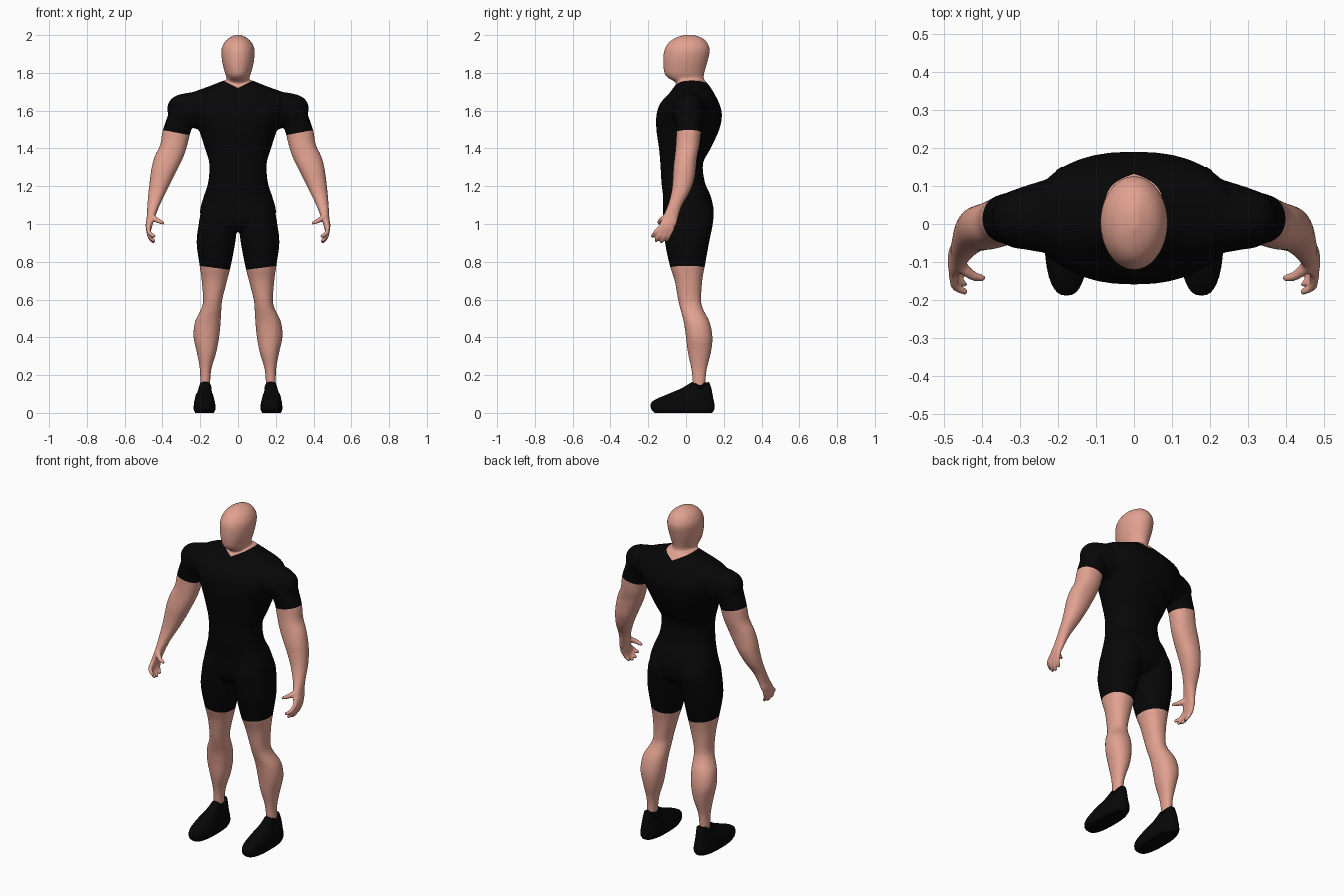
import bpy
import bmesh
import math
from mathutils import Vector

cube = bpy.data.objects.get("Cube")
if cube:
    bpy.data.objects.remove(cube, do_unlink=True)


def make_material(name, colour):
    mat = bpy.data.materials.new(name)
    mat.use_nodes = True
    rgba = (*colour, 1.0)
    mat.diffuse_color = rgba
    shader = next(n for n in mat.node_tree.nodes if n.type == "BSDF_PRINCIPLED")
    shader.inputs["Base Color"].default_value = rgba
    shader.inputs["Roughness"].default_value = 0.7
    return mat


skin = make_material("skin", (0.76, 0.36, 0.28))
black_cloth = make_material("black cloth", (0.002, 0.002, 0.002))


def refine(rows, steps=5):
    """Catmull-Rom interpolation between cross-section rows."""
    rows = [Vector(row) for row in rows]
    result = []
    for i in range(len(rows) - 1):
        a, b = rows[max(i - 1, 0)], rows[i]
        c, d = rows[i + 1], rows[min(i + 2, len(rows) - 1)]
        for k in range(steps):
            t = k / steps
            result.append(b + (c - a) * (t / 2)
                          + (a * 2 - b * 5 + c * 4 - d) * (t * t / 2)
                          + (b * 3 - a - c * 3 + d) * (t ** 3 / 2))
    result.append(rows[-1])
    return result


def loft(bm, rows, side=1, power=2.2, segments=36):
    """Closed skin through level superellipses given as z, x0, x1, y0, y1."""
    rings = []
    for z, x0, x1, y0, y1 in refine(rows):
        ring = []
        for k in range(segments):
            angle = 2 * math.pi * k / segments
            c, s = math.cos(angle), math.sin(angle)
            px = math.copysign(abs(c) ** (2 / power), c)
            py = math.copysign(abs(s) ** (2 / power), s)
            x = (x0 + x1) / 2 + px * (x1 - x0) / 2
            y = (y0 + y1) / 2 + py * (y1 - y0) / 2
            ring.append(bm.verts.new((side * x, y, z)))
        rings.append(ring)
    for low, high in zip(rings, rings[1:]):
        for k in range(segments):
            n = (k + 1) % segments
            bm.faces.new((low[k], low[n], high[n], high[k]))
    bm.faces.new(rings[0])
    bm.faces.new(rings[-1])
    return rings


def ball_chain(bm, path, side, thick, thin):
    """Chain of overlapping balls along a bent path."""
    points = refine(path, 8)
    for i, point in enumerate(points):
        radius = thick + (thin - thick) * i / (len(points) - 1)
        ball = bmesh.ops.create_icosphere(bm, subdivisions=3, radius=radius)
        move = Vector((side * point.x, point.y, point.z))
        bmesh.ops.translate(bm, verts=ball["verts"], vec=move)


def finish(bm, name):
    bmesh.ops.recalc_face_normals(bm, faces=bm.faces[:])
    mesh = bpy.data.meshes.new(name)
    bm.to_mesh(mesh)
    bm.free()
    obj = bpy.data.objects.new(name, mesh)
    bpy.context.collection.objects.link(obj)
    return obj


# Cross-sections of the symmetric parts: z, half width, front, back
torso = [
    (0.96, 0.09, -0.08, 0.09), (1, 0.165, -0.112, 0.132),
    (1.04, 0.195, -0.122, 0.145), (1.08, 0.2, -0.123, 0.146),
    (1.15, 0.18, -0.122, 0.13), (1.22, 0.158, -0.13, 0.1),
    (1.32, 0.152, -0.136, 0.09), (1.4, 0.175, -0.143, 0.13),
    (1.5, 0.208, -0.157, 0.176), (1.58, 0.25, -0.156, 0.19),
    (1.64, 0.27, -0.135, 0.175), (1.69, 0.25, -0.09, 0.15),
    (1.73, 0.15, -0.06, 0.125), (1.76, 0.075, -0.035, 0.1)]
head = [
    (1.68, 0.07, -0.03, 0.09), (1.73, 0.067, -0.045, 0.092),
    (1.755, 0.062, -0.063, 0.095), (1.775, 0.06, -0.098, 0.094),
    (1.8, 0.069, -0.115, 0.097), (1.86, 0.084, -0.121, 0.114),
    (1.92, 0.088, -0.115, 0.126), (1.96, 0.073, -0.092, 0.112),
    (1.985, 0.048, -0.057, 0.085), (2.002, 0.012, -0.01, 0.04)]

# Cross-sections of the limbs: z, inner, outer, front, back
leg = [
    (1.1, 0.005, 0.185, -0.11, 0.13), (1.05, 0.002, 0.199, -0.12, 0.144),
    (1, 0.004, 0.208, -0.12, 0.142),
    (0.9, 0.015, 0.219, -0.111, 0.122), (0.78, 0.038, 0.203, -0.086, 0.1),
    (0.7, 0.058, 0.192, -0.06, 0.086), (0.6, 0.083, 0.185, -0.042, 0.08),
    (0.55, 0.088, 0.195, -0.03, 0.09), (0.48, 0.092, 0.228, -0.012, 0.125),
    (0.4, 0.1, 0.235, 0, 0.14), (0.32, 0.115, 0.218, 0.01, 0.132),
    (0.22, 0.143, 0.201, 0.03, 0.108), (0.1, 0.148, 0.202, 0.04, 0.1)]
arm = [
    (1.685, 0.21, 0.28, -0.015, 0.06), (1.66, 0.2, 0.325, -0.05, 0.088),
    (1.6, 0.21, 0.36, -0.066, 0.094), (1.55, 0.225, 0.38, -0.06, 0.087),
    (1.49, 0.25, 0.4, -0.052, 0.08), (1.42, 0.268, 0.412, -0.054, 0.072),
    (1.36, 0.287, 0.44, -0.06, 0.06), (1.3, 0.315, 0.457, -0.067, 0.053),
    (1.24, 0.345, 0.466, -0.07, 0.045), (1.17, 0.38, 0.474, -0.077, 0.02),
    (1.1, 0.414, 0.48, -0.096, -0.02), (1.04, 0.438, 0.483, -0.122, -0.04),
    (1, 0.451, 0.489, -0.14, -0.05), (0.97, 0.458, 0.488, -0.14, -0.07)]

# Finger paths from knuckle to tip, forefinger first
fingers = [
    [(0.474, -0.132, 0.985), (0.47, -0.163, 0.955), (0.444, -0.178, 0.935)],
    [(0.475, -0.115, 0.978), (0.47, -0.145, 0.935), (0.446, -0.158, 0.912)],
    [(0.475, -0.095, 0.975), (0.468, -0.118, 0.93), (0.448, -0.13, 0.905)],
    [(0.473, -0.073, 0.975), (0.466, -0.09, 0.938), (0.451, -0.1, 0.915)]]
thumb = [(0.455, -0.11, 1.035), (0.425, -0.135, 1.018), (0.398, -0.142, 1.005)]
shoulder = [(0.14, 0.025, 1.598), (0.3, 0.014, 1.61)]

# Body: overlapping volumes fused into one smooth surface
bm = bmesh.new()
for part, power in ((torso, 2.4), (head, 2.0)):
    loft(bm, [(z, -w, w, y0, y1) for z, w, y0, y1 in part], power=power)
for side in (1, -1):
    loft(bm, leg, side)
    loft(bm, arm, side)
    ball_chain(bm, shoulder, side, 0.12, 0.075)
    for path in fingers:
        ball_chain(bm, path, side, 0.013, 0.01)
    ball_chain(bm, thumb, side, 0.017, 0.01)
body = finish(bm, "body")
remesh = body.modifiers.new("fuse", "REMESH")
remesh.mode = "VOXEL"
remesh.voxel_size = 0.006
smooth = body.modifiers.new("soften", "SMOOTH")
smooth.factor = 0.5
smooth.iterations = 8
bpy.context.view_layer.update()
depsgraph = bpy.context.evaluated_depsgraph_get()
fused = bpy.data.meshes.new_from_object(body.evaluated_get(depsgraph))
body.modifiers.clear()
body.data = fused
fused.materials.clear()
for mat in (skin, black_cloth):
    fused.materials.append(mat)

# Clothing edges: slanted lines, z = height + slope * |x|
collar, sleeve_hem, shorts_hem = (1.72, 0.5), (1.422, 0.19), (0.752, 0.13)
bm = bmesh.new()
bm.from_mesh(fused)
for height, slope in (collar, sleeve_hem, shorts_hem):
    for side in (1, -1):
        faces = [f for f in bm.faces if side * f.calc_center_median().x > 0
                 and abs(f.calc_center_median().z - height) < 0.15]
        edges = {e for f in faces for e in f.edges}
        verts = {v for f in faces for v in f.verts}
        bmesh.ops.bisect_plane(bm, geom=[*verts, *edges, *faces],
                               plane_co=(0, 0, height),
                               plane_no=(-side * slope, 0, 1))


def above(point, line):
    return point.z > line[0] + line[1] * abs(point.x)


for face in bm.faces:
    c = face.calc_center_median()
    bare_arm = abs(c.x) > 0.235 and not above(c, sleeve_hem)
    bare = bare_arm or above(c, collar) or not above(c, shorts_hem)
    face.material_index = 0 if bare else 1
    face.smooth = True
bm.to_mesh(fused)
bm.free()

# Shoes: low rounded lofts whose ankle opening dips between tongue and heel
shoe = [
    (0, 0.128, 0.226, -0.165, 0.138), (0.02, 0.119, 0.235, -0.184, 0.15),
    (0.05, 0.121, 0.233, -0.186, 0.15), (0.072, 0.126, 0.229, -0.16, 0.145),
    (0.1, 0.133, 0.222, -0.095, 0.14), (0.13, 0.138, 0.214, -0.025, 0.134),
    (0.165, 0.14, 0.208, 0.034, 0.122)]
for side, label in ((1, "left"), (-1, "right")):
    bm = bmesh.new()
    rings = loft(bm, shoe, side, power=2.5)
    for level, ring in enumerate(rings[-11:]):
        ys = [v.co.y for v in ring]
        middle, reach = (min(ys) + max(ys)) / 2, (max(ys) - min(ys)) / 2
        for v in ring:
            v.co.z -= 0.0045 * level * (1 - abs(v.co.y - middle) / reach)
    obj = finish(bm, label + "_shoe")
    obj.data.materials.append(black_cloth)
    bpy.ops.object.select_all(action="DESELECT")
    obj.select_set(True)
    bpy.context.view_layer.objects.active = obj
    bpy.ops.object.shade_smooth_by_angle(angle=math.radians(45))
